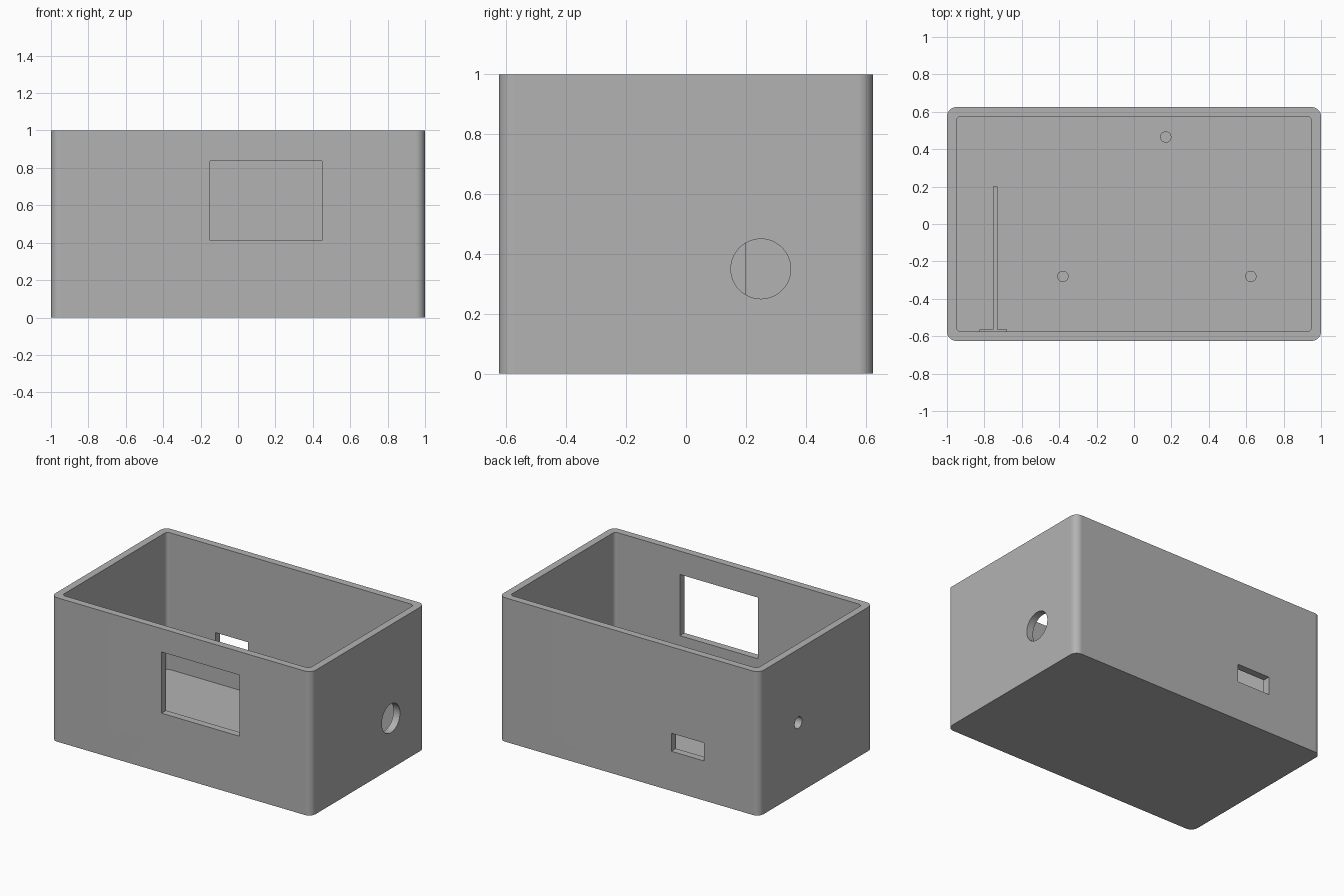
import bpy, bmesh, math
from mathutils import Matrix, Vector

old = bpy.data.objects.get("Cube")
if old:
    bpy.data.objects.remove(old, do_unlink=True)

WALL, FLOOR = 0.05, 0.05
HALF_X, HALF_Y, HEIGHT = 1.0, 0.625, 1.0

grey = bpy.data.materials.new("plain grey")
grey.use_nodes = True
grey.diffuse_color = (0.45, 0.45, 0.45, 1)
grey.node_tree.nodes["Principled BSDF"].inputs["Base Color"].default_value = grey.diffuse_color


def finish(name, bm):
    mesh = bpy.data.meshes.new(name)
    bm.to_mesh(mesh)
    bm.free()
    mesh.materials.append(grey)
    obj = bpy.data.objects.new(name, mesh)
    bpy.context.collection.objects.link(obj)
    return obj


def block(name, low, high, radius=0):
    """Box between two corners, with optional rounded upright edges."""
    low, high = Vector(low), Vector(high)
    bm = bmesh.new()
    bmesh.ops.create_cube(bm, size=1)
    bmesh.ops.scale(bm, vec=high - low, verts=bm.verts)
    bmesh.ops.translate(bm, vec=(low + high) / 2, verts=bm.verts)
    if radius:
        upright = [e for e in bm.edges if abs(e.verts[0].co.z - e.verts[1].co.z) > 0.01]
        bmesh.ops.bevel(bm, geom=upright, offset=radius, segments=8, profile=0.5, affect='EDGES')
    return finish(name, bm)


def cylinder(name, centre, radius, depth, axis='Z', sides=48):
    bm = bmesh.new()
    turn = Matrix.Rotation(math.pi / 2, 4, 'Y') if axis == 'X' else Matrix()
    bmesh.ops.create_cone(bm, cap_ends=True, segments=sides, radius1=radius, radius2=radius,
                          depth=depth, matrix=Matrix.Translation(centre) @ turn)
    return finish(name, bm)


def activate(obj):
    bpy.ops.object.select_all(action='DESELECT')
    obj.select_set(True)
    bpy.context.view_layer.objects.active = obj


def cut(obj, cutter):
    cutter.hide_render = True
    mod = obj.modifiers.new("cut", 'BOOLEAN')
    mod.operation, mod.solver, mod.object = 'DIFFERENCE', 'EXACT', cutter
    activate(obj)
    bpy.ops.object.modifier_apply(modifier=mod.name)
    bpy.data.objects.remove(cutter, do_unlink=True)


def smooth(obj):
    activate(obj)
    bpy.ops.object.shade_smooth_by_angle(angle=math.radians(30))
    obj.modifiers.new("flat walls", 'WEIGHTED_NORMAL').keep_sharp = True


# Open-topped case with rounded corners
case = block("case", (-HALF_X, -HALF_Y, 0), (HALF_X, HALF_Y, HEIGHT), 0.05)
inner_x, inner_y = HALF_X - WALL, HALF_Y - WALL
cut(case, block("cavity", (-inner_x, -inner_y, FLOOR), (inner_x, inner_y, HEIGHT + 0.1), 0.025))

# Front display window and rear connector slot
cut(case, block("window_cutter", (-0.15, -0.7, 0.4125), (0.45, -0.5, 0.8375)))
cut(case, block("slot_cutter", (-0.575, 0.5, 0.275), (-0.325, 0.7, 0.4)))

# Round holes in the two ends
cut(case, cylinder("large_hole_cutter", (HALF_X, 0.25, 0.35), 0.1, 0.2, 'X'))
cut(case, cylinder("small_hole_cutter", (-HALF_X, 0.195, 0.49), 0.04, 0.2, 'X'))
smooth(case)

# Upright divider with a foot plate against the front wall
RIB_TOP = 0.46
block("divider", (-0.755, -inner_y, FLOOR), (-0.73, 0.2, RIB_TOP))
block("divider_foot", (-0.825, -inner_y, FLOOR), (-0.68, -0.563, RIB_TOP))

# Board pegs on the floor
PEG = 0.15
for i, (x, y) in enumerate([(0.17, 0.465), (-0.38, -0.28), (0.625, -0.28)]):
    smooth(cylinder(f"board_peg_{i + 1}", (x, y, FLOOR + PEG / 2), 0.03, PEG, sides=32))
